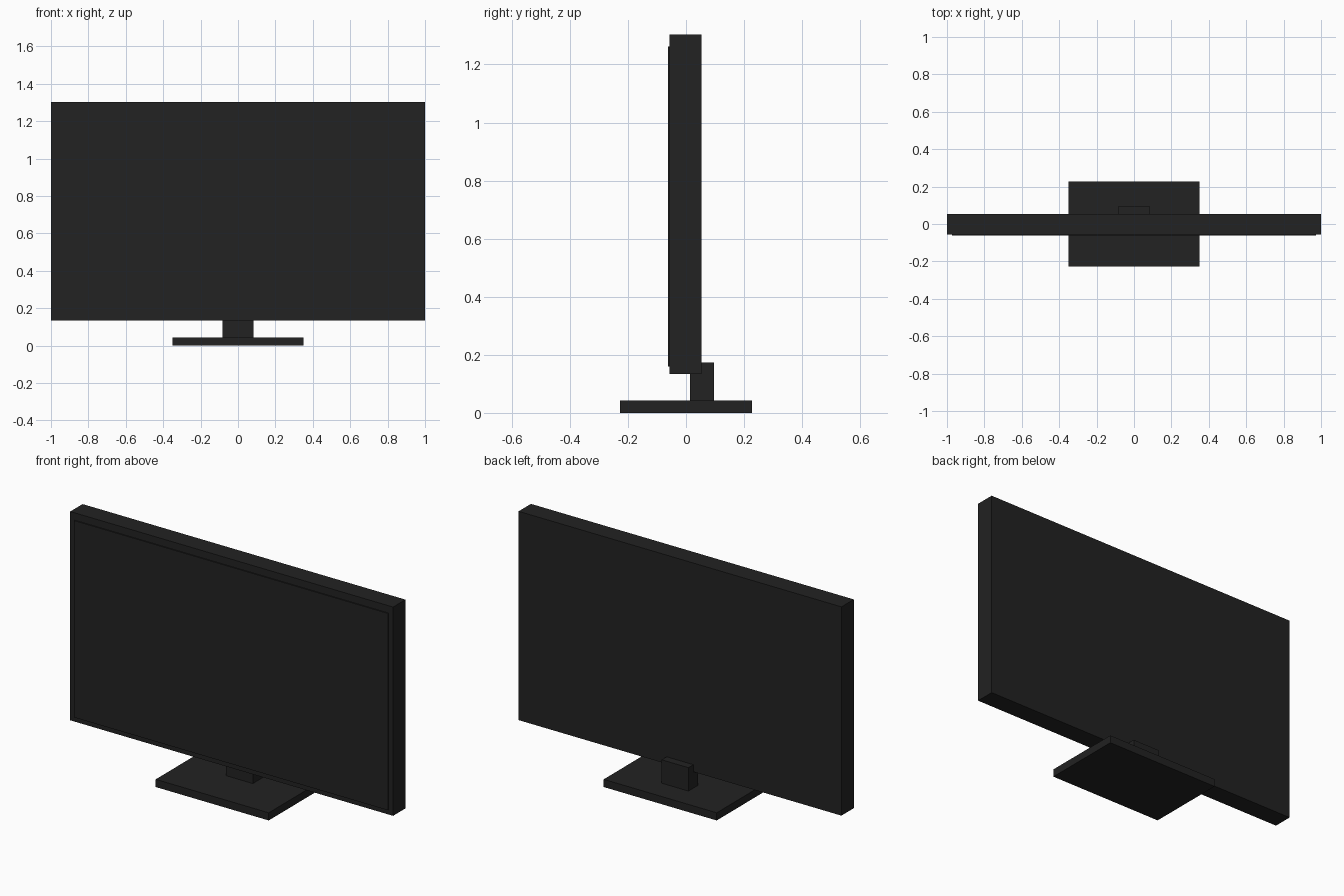
import bpy
import bmesh
from mathutils import Vector

cube = bpy.data.objects.get("Cube")
if cube:
    bpy.data.objects.remove(cube, do_unlink=True)


def make_material(name, colour):
    mat = bpy.data.materials.new(name)
    mat.use_nodes = True
    mat.diffuse_color = colour
    mat.node_tree.nodes["Principled BSDF"].inputs["Base Color"].default_value = colour
    return mat


def make_box(name, low, high, mat):
    """Axis-aligned box between two corners."""
    low, high = Vector(low), Vector(high)
    bm = bmesh.new()
    bmesh.ops.create_cube(bm, size=1)
    bmesh.ops.scale(bm, vec=high - low, verts=bm.verts)
    mesh = bpy.data.meshes.new(name)
    bm.to_mesh(mesh)
    bm.free()
    mesh.materials.append(mat)
    obj = bpy.data.objects.new(name, mesh)
    obj.location = (low + high) / 2
    bpy.context.collection.objects.link(obj)
    return obj


black = make_material("charcoal plastic", (0.016, 0.016, 0.016, 1))

# Display housing and the thin screen panel raised from its front
make_box("display_housing", (-1, -0.056, 0.134), (1, 0.053, 1.303), black)
make_box("screen_panel", (-0.973, -0.062, 0.16), (0.973, -0.05, 1.262), black)

# Stand: short neck overlapping the back of the housing, on a flat foot
make_box("stand_neck", (-0.083, 0.013, 0.04), (0.083, 0.097, 0.174), black)
make_box("stand_foot", (-0.35, -0.228, 0), (0.35, 0.228, 0.043), black)
